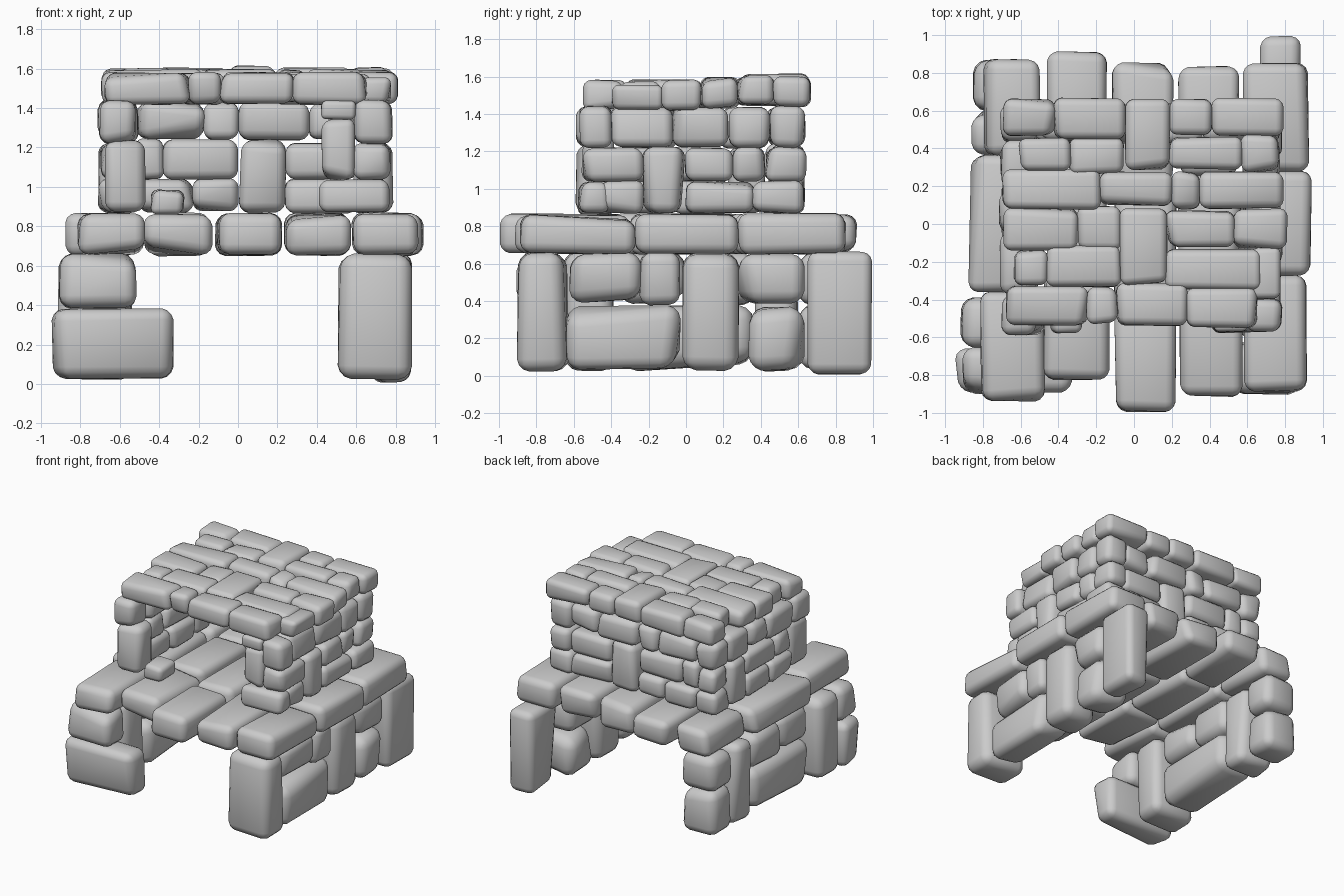
import bpy, bmesh, random
from math import radians
from mathutils import Vector

random.seed(5)


def stone(bm, x, y, z):
    """One rough-hewn block: hull of nudged box corners with broad rounded edges."""
    lo = Vector((x[0], y[0], z[0]))
    hi = Vector((x[1], y[1], z[1]))
    mid, half = (lo + hi) / 2, (hi - lo) / 2
    small = min(half)
    part = bmesh.new()
    for s in [(a, b, c) for a in (-1, 1) for b in (-1, 1) for c in (-1, 1)]:
        # pull each corner inward a little; some corners get knocked off
        cut = [random.uniform(0, 0.14) * small for _ in range(3)]
        if random.random() < 0.3:
            cut[random.randrange(3)] += random.uniform(0.15, 0.4) * small
        part.verts.new([mid[i] + s[i] * (half[i] - cut[i]) for i in range(3)])
    bmesh.ops.convex_hull(part, input=part.verts[:])
    bmesh.ops.recalc_face_normals(part, faces=part.faces[:])
    sharp = [e for e in part.edges if e.calc_face_angle(0) > radians(40)]
    bmesh.ops.bevel(part, geom=sharp, offset=small * 0.46, segments=3, profile=0.45,
                    affect='EDGES', clamp_overlap=True)
    tmp = bpy.data.meshes.new("tmp")
    part.to_mesh(tmp)
    part.free()
    bm.from_mesh(tmp)
    bpy.data.meshes.remove(tmp)


def course(bm, axis, cuts, side, z):
    """Row of stones along an axis, split at the given joints."""
    for a, b in zip(cuts, cuts[1:]):
        span = (a - 0.008, b + 0.008)
        d = [random.uniform(-0.012, 0.012) for _ in range(2)]
        s = (side[0] + d[0], side[1] + d[1])
        zz = (z[0] - 0.006, z[1] + 0.006)
        if axis == 'x':
            stone(bm, span, s, zz)
        else:
            stone(bm, s, span, zz)


def build(name, rows, singles=()):
    bm = bmesh.new()
    for r in rows:
        course(bm, *r)
    for s in singles:
        stone(bm, *s)
    me = bpy.data.meshes.new(name)
    bm.to_mesh(me)
    bm.free()
    ob = bpy.data.objects.new(name, me)
    bpy.context.collection.objects.link(ob)
    bpy.context.view_layer.objects.active = ob
    ob.select_set(True)
    bpy.ops.object.shade_smooth_by_angle(angle=radians(40))
    ob.select_set(False)


LOW, MID, TALL = (0.025, 0.38), (0.38, 0.66), (0.02, 0.66)

# Lower supports
R = (0.55, 0.88)
build("right_support",
      [('y', (-0.62, -0.24, -0.03), R, MID), ('y', (-0.64, -0.03), R, LOW),
       ('y', (-0.02, 0.28), R, TALL), ('y', (0.28, 0.64), R, MID),
       ('y', (0.33, 0.64), R, LOW)],
      [((0.505, 0.89), (-0.91, -0.62), (0.015, 0.67)),
       ((0.66, 0.885), (0.645, 1.0), (0.0, 0.67))])
L = (-0.86, -0.54)
build("left_support",
      [('y', (-0.36, 0.0, 0.37), L, MID), ('y', (-0.36, 0.37), L, LOW),
       ('y', (0.37, 0.60), L, TALL),
       ('y', (0.60, 0.87), L, MID), ('y', (0.60, 0.87), L, LOW)],
      [((-0.955, -0.325), (-0.90, -0.65), (0.02, 0.39)),
       ((-0.915, -0.51), (-0.91, -0.65), (0.375, 0.67)),
       ((-0.925, -0.53), (-0.66, -0.38), (0.02, 0.67))])

# Hearth slab: five columns of long stones
S = (0.652, 0.865)
build("hearth_slab",
      [('y', (-0.94, -0.36), (-0.82, -0.48), S),
       ('y', (-0.36, 0.36), (-0.87, -0.48), S),
       ('y', (0.36, 0.87), (-0.81, -0.48), S),
       ('y', (-0.82, -0.25, 0.36, 0.91), (-0.475, -0.125), S),
       ('y', (-0.99, -0.40, 0.22, 0.85), (-0.12, 0.22), S),
       ('y', (-0.91, -0.30, 0.26, 0.83), (0.225, 0.58), S),
       ('y', (-0.88, -0.27), (0.585, 0.925), S),
       ('y', (-0.27, 0.28), (0.585, 0.945), S),
       ('y', (0.28, 0.85), (0.585, 0.925), S)])

# Upper chamber walls
A, B, C = (0.87, 1.04), (1.04, 1.22), (1.22, 1.44)
R = (0.58, 0.78)
build("right_wall",
      [('y', (-0.46, -0.23), R, A), ('y', (0.0, 0.36, 0.63), R, A),
       ('y', (-0.55, -0.23), R, B), ('y', (0.0, 0.25, 0.42, 0.64), R, B),
       ('y', (-0.57, -0.40, -0.07, 0.23, 0.45, 0.64), R, C),
       ('y', (-0.23, 0.0), R, (0.87, 1.22))],
      [((0.42, 0.60), (-0.57, -0.38), (1.03, 1.35)),
       ((0.405, 0.775), (-0.585, -0.40), (0.86, 1.045)),
       ((0.42, 0.60), (-0.57, -0.36), (1.34, 1.44))])
L = (-0.71, -0.51)
build("left_wall",
      [('y', (-0.36, -0.08, 0.22), L, A), ('y', (0.42, 0.63), L, A),
       ('y', (-0.36, -0.16, 0.22), L, B), ('y', (0.42, 0.63), L, B),
       ('y', (-0.59, -0.38, -0.05, 0.18, 0.44, 0.63), L, C),
       ('y', (0.22, 0.42), L, (0.87, 1.22))],
      [((-0.68, -0.465), (-0.60, -0.36), (0.86, 1.245)),
       ((-0.45, -0.27), (-0.58, -0.38), (0.86, 0.99))])
K = (0.43, 0.635)
build("back_wall",
      [('x', (-0.52, -0.23, 0.0), K, A), ('x', (0.24, 0.6), K, A),
       ('x', (-0.52, -0.38, 0.0), K, (1.04, 1.24)), ('x', (0.24, 0.6), K, B),
       ('x', (0.0, 0.24), K, (0.87, 1.24)),
       ('x', (-0.52, -0.17, 0.0, 0.36, 0.6), K, (1.24, 1.43))])

# Roof: rows of flat stones with two stones laid crosswise
build("roof",
      [('x', (-0.69, -0.42, -0.05), (0.455, 0.665), (1.44, 1.60)),
       ('x', (0.19, 0.41, 0.79), (0.465, 0.665), (1.44, 1.60)),
       ('x', (-0.61, -0.34, -0.06), (0.27, 0.47), (1.45, 1.60)),
       ('x', (0.19, 0.57, 0.76), (0.28, 0.48), (1.45, 1.605)),
       ('x', (-0.69, -0.18, 0.20, 0.35, 0.79), (0.08, 0.29), (1.43, 1.595)),
       ('x', (-0.69, -0.30, -0.07), (-0.135, 0.085), (1.42, 1.58)),
       ('x', (0.17, 0.53, 0.81), (-0.14, 0.085), (1.42, 1.58)),
       ('x', (-0.63, -0.46, -0.07), (-0.335, -0.12), (1.43, 1.575)),
       ('x', (0.17, 0.67), (-0.34, -0.13), (1.43, 1.575)),
       ('x', (-0.67, -0.25, -0.09, 0.28, 0.65), (-0.545, -0.32), (1.42, 1.58))],
      [((-0.055, 0.20), (0.28, 0.665), (1.44, 1.62)),
       ((-0.08, 0.18), (-0.33, 0.09), (1.42, 1.585)),
       ((0.62, 0.78), (-0.40, -0.12), (1.42, 1.56))])
